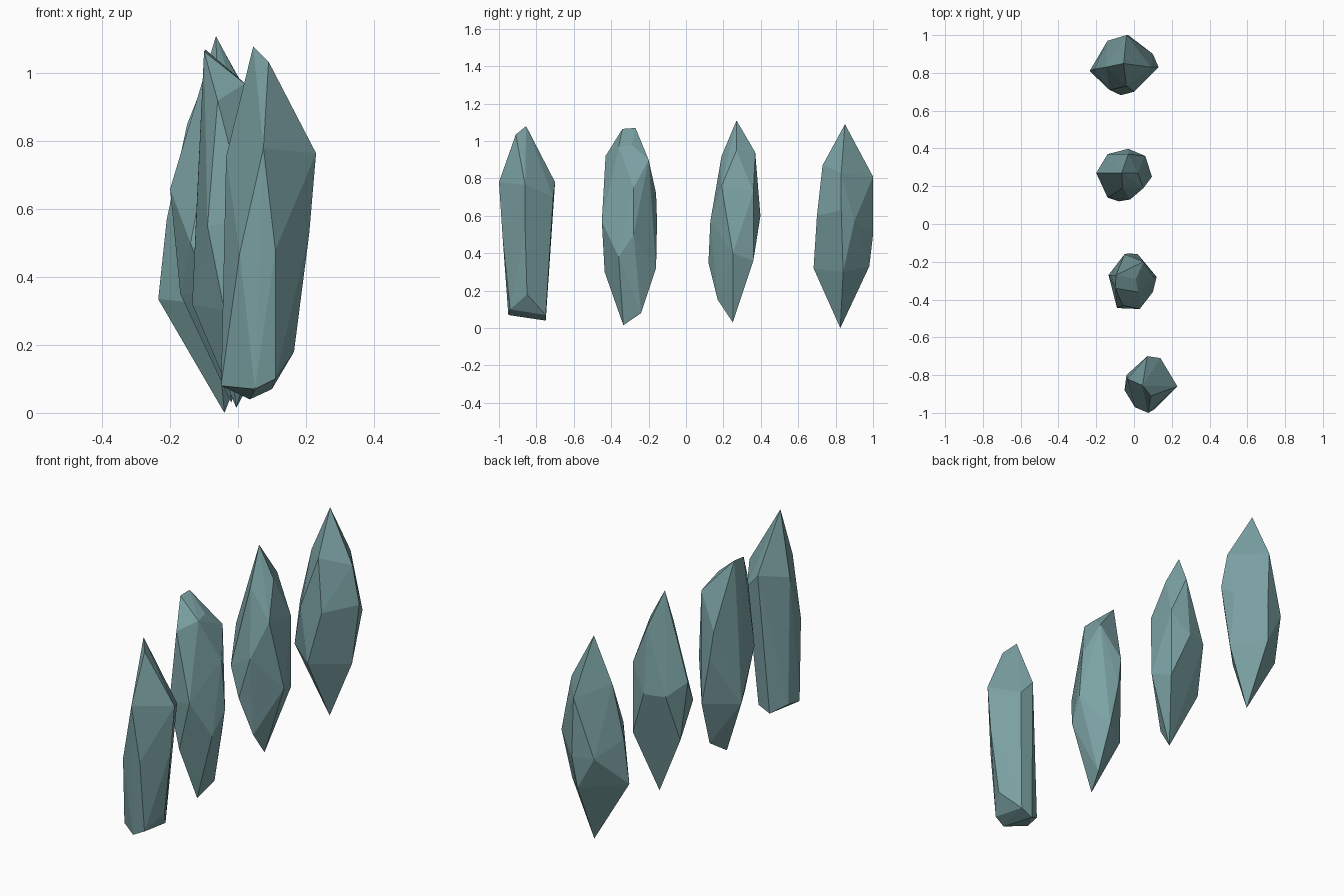
import bpy, bmesh

stone = bpy.data.materials.new("teal_crystal")
stone.diffuse_color = (0.20, 0.36, 0.37, 1)


def crystal(name, y, tips, corners):
    """Faceted shard: convex skin over tip points and body corners (y relative to the shard)."""
    bm = bmesh.new()
    for px, py, pz in tips + corners:
        bm.verts.new((px, y + py, pz))
    hull = bmesh.ops.convex_hull(bm, input=bm.verts)
    loose = {v for v in hull["geom_interior"] + hull["geom_unused"]
             if isinstance(v, bmesh.types.BMVert)}
    bmesh.ops.delete(bm, geom=list(loose), context='VERTS')
    bmesh.ops.dissolve_limit(bm, angle_limit=0.04, verts=bm.verts, edges=bm.edges)
    bmesh.ops.recalc_face_normals(bm, faces=bm.faces)
    mesh = bpy.data.meshes.new(name)
    bm.to_mesh(mesh)
    bm.free()
    mesh.materials.append(stone)
    bpy.context.collection.objects.link(bpy.data.objects.new(name, mesh))


# Front shard, blunt base and shoulders near the top
crystal("front_crystal", -0.85,
        [(.045, -.005, 1.08), (.09, -.06, 1.035), (.035, .10, .04)],
        [(.075, -.15, .78), (.23, -.01, .765), (.07, .15, .78), (-.035, .03, .755),
         (.14, .14, .70), (.005, -.12, .47), (.11, -.13, .48), (.21, -.01, .53),
         (-.05, -.03, .08), (.05, -.10, .07), (.11, -.09, .10), (.165, 0, .18),
         (-.04, .05, .09), (.10, .10, .07)])

# Second shard, slanted chisel top
crystal("front_middle_crystal", -0.30,
        [(-.10, -.04, 1.065), (-.095, .03, 1.07), (.02, -.06, .97),
         (.01, .01, .98), (-.005, -.035, .015)],
        [(-.06, -.13, .92), (.05, .10, .90), (.10, .02, .75), (-.05, .14, .72),
         (-.03, .145, .57), (.02, .14, .32), (.12, .02, .50), (.10, -.06, .38),
         (.03, -.15, .57), (-.09, -.145, .55), (-.04, -.135, .30), (-.135, .03, .32),
         (-.12, .03, .65), (.03, .06, .08)])

# Third shard, sharp at both ends
crystal("back_middle_crystal", 0.27,
        [(-.065, 0, 1.11), (-.02, -.02, .03)],
        [(-.06, -.08, .92), (-.03, .10, .94), (.02, 0, .95), (-.20, 0, .66),
         (-.14, .10, .60), (-.03, .128, .60), (.06, .09, .73), (.06, .09, .36),
         (.095, -.02, .40), (.05, -.08, .76), (-.02, -.14, .57), (-.08, -.15, .35),
         (-.14, -.13, .50), (-.17, .02, .35), (-.03, -.10, .15)])

# Back shard, the broadest one, sharp at both ends
crystal("back_crystal", 0.85,
        [(-.055, 0, 1.09), (-.04, -.025, 0)],
        [(.09, -.02, .83), (.13, -.02, .63), (.10, .05, .57), (.08, -.01, .30),
         (-.04, .15, .81), (-.03, .15, .50), (-.05, .13, .33), (-.14, .12, .50),
         (-.235, -.04, .335), (-.21, -.03, .57), (-.15, -.02, .85), (-.13, -.14, .60),
         (-.07, -.168, .32), (0, -.15, .60), (-.04, -.12, .87)])
